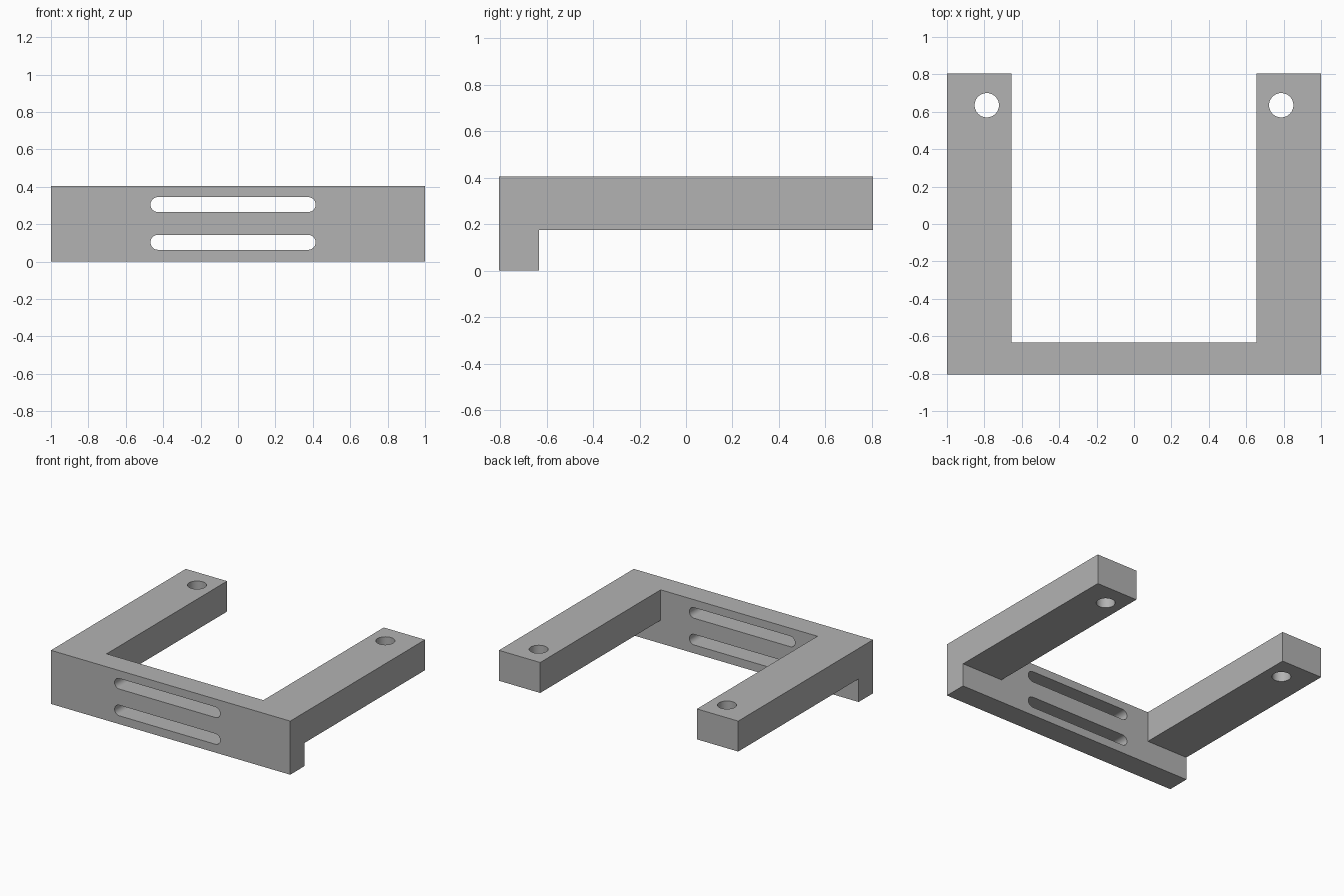
import bpy
import bmesh
from math import pi, sin, cos
from mathutils import Vector

cube = bpy.data.objects.get("Cube")
if cube:
    bpy.data.objects.remove(cube, do_unlink=True)

HALF_DEPTH = 0.805
HEIGHT = 0.405
PLATE_BACK = -0.633
ARM_INNER = 0.655
ARM_BOTTOM = 0.175

grey = bpy.data.materials.new("grey")
grey.use_nodes = True
grey.diffuse_color = (0.45, 0.45, 0.45, 1)
grey.node_tree.nodes["Principled BSDF"].inputs["Base Color"].default_value = grey.diffuse_color


def prism(name, profile, sweep):
    """Solid made by sweeping a closed profile along a vector."""
    bm = bmesh.new()
    face = bm.faces.new([bm.verts.new(p) for p in profile])
    swept = bmesh.ops.extrude_face_region(bm, geom=[face])["geom"]
    moved = [v for v in swept if isinstance(v, bmesh.types.BMVert)]
    bmesh.ops.translate(bm, verts=moved, vec=Vector(sweep))
    bmesh.ops.recalc_face_normals(bm, faces=bm.faces)
    mesh = bpy.data.meshes.new(name)
    bm.to_mesh(mesh)
    bm.free()
    mesh.materials.append(grey)
    obj = bpy.data.objects.new(name, mesh)
    bpy.context.collection.objects.link(obj)
    return obj


def box(name, x0, x1, y0, y1, z0, z1):
    base = [(x0, y0, z0), (x1, y0, z0), (x1, y1, z0), (x0, y1, z0)]
    return prism(name, base, (0, 0, z1 - z0))


def capsule(x0, x1, radius, steps=16):
    """Outline of a rounded slot, as (across, up) pairs."""
    points = []
    for centre, start in ((x1 - radius, -pi / 2), (x0 + radius, pi / 2)):
        for i in range(steps + 1):
            a = start + pi * i / steps
            points.append((centre + radius * cos(a), radius * sin(a)))
    return points


def cut(target, cutter):
    cutter.hide_render = True
    mod = target.modifiers.new("cut", "BOOLEAN")
    mod.operation = "DIFFERENCE"
    mod.solver = "EXACT"
    mod.object = cutter
    bpy.context.view_layer.objects.active = target
    bpy.ops.object.modifier_apply(modifier=mod.name)
    bpy.data.objects.remove(cutter, do_unlink=True)


# Solid block, hollowed to leave a front plate and two rear arms
bracket = box("bracket", -1, 1, -HALF_DEPTH, HALF_DEPTH, 0, HEIGHT)
cut(bracket, box("arm_gap", -ARM_INNER, ARM_INNER, PLATE_BACK, 1, -1, 1))
cut(bracket, box("arm_underside", -2, 2, PLATE_BACK, 1, -1, ARM_BOTTOM))

# Two rounded slots through the front plate
for z in (0.103, 0.305):
    outline = [(x, -1, z + up) for x, up in capsule(-0.468, 0.415, 0.04)]
    cut(bracket, prism("slot", outline, (0, 0.6, 0)))

# Screw hole near the end of each arm
for side in (-1, 1):
    ring = [(side * 0.787 + 0.065 * cos(2 * pi * i / 48),
             0.635 + 0.065 * sin(2 * pi * i / 48), -1) for i in range(48)]
    cut(bracket, prism("screw_hole", ring, (0, 0, 2)))

# Smooth the hole walls, keep the box edges sharp
bpy.ops.object.select_all(action="DESELECT")
bracket.select_set(True)
bpy.context.view_layer.objects.active = bracket
bpy.ops.object.shade_smooth_by_angle(angle=pi / 6)
